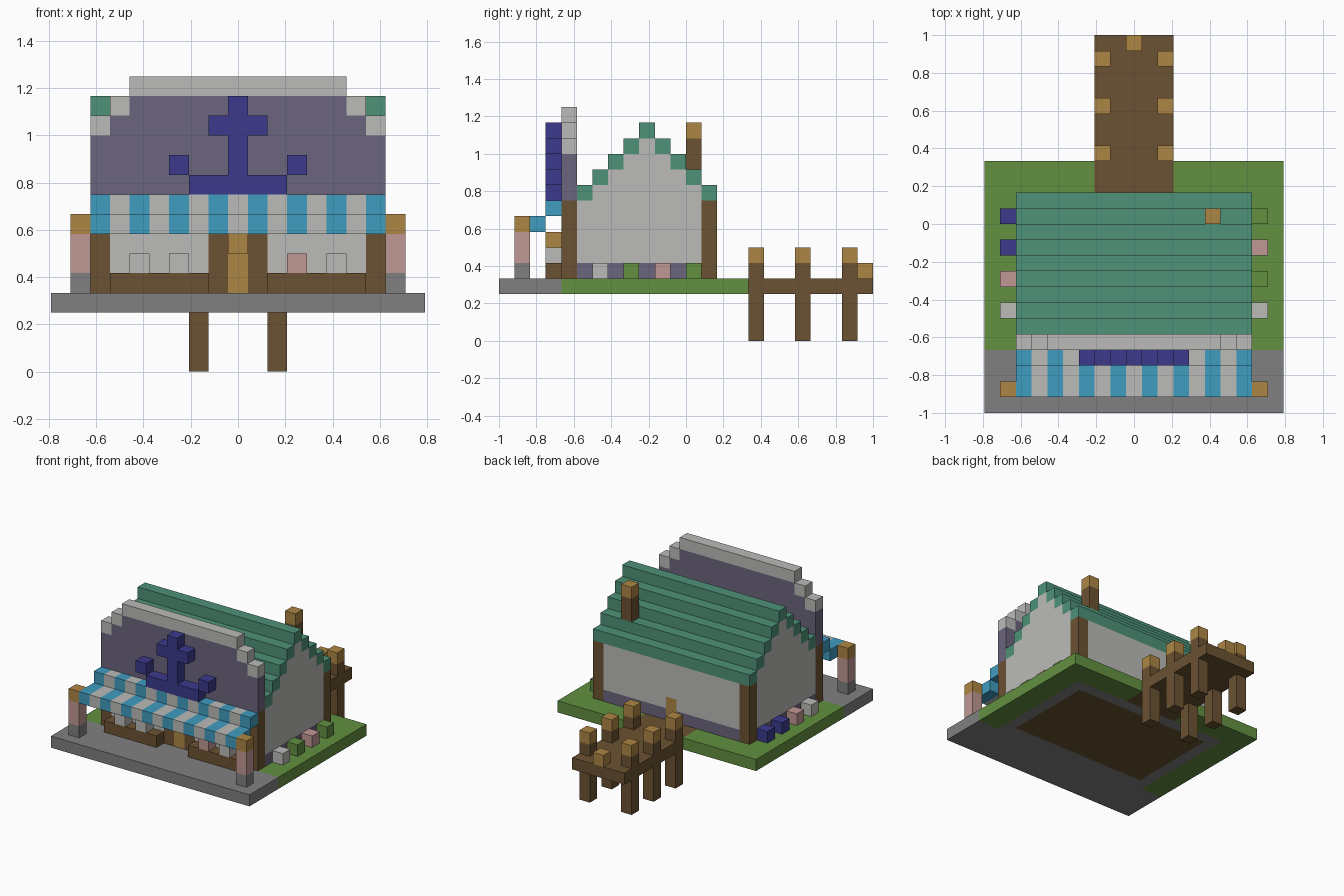
import bpy
import bmesh
from mathutils import Matrix, Vector

default_cube = bpy.data.objects.get("Cube")
if default_cube:
    bpy.data.objects.remove(default_cube, do_unlink=True)

UNIT = 2 / 24  # edge of one building block


def linear(value):
    value /= 255
    return value / 12.92 if value <= 0.04045 else ((value + 0.055) / 1.055) ** 2.4


def material(name, red, green, blue):
    colour = (linear(red), linear(green), linear(blue), 1)
    result = bpy.data.materials.new(name)
    result.use_nodes = True
    result.diffuse_color = colour
    result.node_tree.nodes["Principled BSDF"].inputs["Base Color"].default_value = colour
    return result


plaster = material("pale plaster", 187, 187, 185)
stone = material("grey stone", 128, 128, 128)
grass = material("grass green", 98, 144, 64)
timber = material("dark timber", 107, 82, 50)
oak = material("light oak", 174, 134, 68)
slate = material("purple slate", 108, 101, 125)
navy = material("navy blue", 60, 58, 140)
sky = material("sky blue", 64, 156, 192)
pink = material("dusty pink", 192, 152, 148)
teal = material("teal tile", 78, 146, 120)


def block(x, y, z):
    """One box; each axis is a block index or a (first, last) pair."""
    return [span if isinstance(span, tuple) else (span, span) for span in (x, y, z)]


def part(name, colour, *blocks):
    """Build one object from boxes on the block grid."""
    bm = bmesh.new()
    for spans in blocks:
        low = Vector([span[0] for span in spans])
        high = Vector([span[1] + 1 for span in spans])
        size = (high - low) * UNIT
        centre = (low + high) / 2 * UNIT - Vector((UNIT / 2, 1, 0))
        bmesh.ops.create_cube(bm, size=1, matrix=Matrix.Translation(centre) @ Matrix.Diagonal(size.to_4d()))
    mesh = bpy.data.meshes.new(name)
    bm.to_mesh(mesh)
    bm.free()
    mesh.materials.append(colour)
    obj = bpy.data.objects.new(name, mesh)
    bpy.context.scene.collection.objects.link(obj)
    return obj


def both(x, y, z):
    """The same box on both sides of the centre line."""
    right = block(x, y, z)
    first, last = right[0]
    return [right, block((-last, -first), y, z)]


WIDE = (-7, 7)
INNER = (-6, 6)
DEPTH = (5, 12)

# Ground slab: paving in front, lawn around the house, floor inside
part("paving", stone, block((-9, 9), (0, 3), 3))
part("lawn", grass, *both((8, 9), (4, 15), 3), *both((3, 7), (14, 15), 3))
part("foundation", stone, block(WIDE, 4, 3), block(WIDE, 13, 3), *both(7, DEPTH, 3))
part("house_floor", timber, block(INNER, DEPTH, 3))

# Jetty behind the house
part("jetty_deck", timber, block((-2, 2), (14, 23), 3))
for row in (16, 19, 22):
    part("jetty_legs", timber, *both(2, row, (0, 2)))
    part("jetty_posts", timber, *both(2, row, 4))
    part("jetty_post_caps", oak, *both(2, row, 5))
part("jetty_end_bollard", oak, block(0, 23, 4))

# House body with plinth, corner posts and stepped gables
part("plinth", slate, block(WIDE, DEPTH, 4), *both((1, 6), 13, 4))
part("side_walls", plaster, block(WIDE, DEPTH, (5, 8)))
part("back_wall", plaster, *both((1, 6), 13, (5, 8)), block(0, 13, (6, 8)))
part("back_door", oak, block(0, 13, (4, 5)))
part("corner_posts", timber, *both(7, 4, (4, 8)), *both(7, 13, (4, 8)))
part("gables", plaster, *[block(WIDE, (6 + s, 12 - s), 9 + s) for s in range(4)])

# Stepped tile roof and chimney
part("roof_tiles", teal, block(WIDE, 9, 13),
     *[block(WIDE, y, 9 + s) for s in range(4) for y in (5 + s, 13 - s)])
part("chimney", timber, block(5, 12, (11, 12)))
part("chimney_cap", oak, block(5, 12, 13))

# Shop front
part("front_wall", plaster, *both((2, 6), 4, (4, 8)), block((-1, 1), 4, (7, 8)))
part("door_frame", timber, *both(1, 4, (4, 6)), block(0, 4, 6))
part("front_door", oak, block(0, 4, (4, 5)))
part("door_sign", oak, block(0, 3, 6))
part("display_benches", timber, *both((2, 6), 3, 4))
part("pale_goods", plaster, *both(5, 3, 5), block(-3, 3, 5))
part("pink_goods", pink, block(3, 3, 5))

# Upper facade with stepped trim
part("facade", slate, block(WIDE, 4, (9, 11)), block(INNER, 4, 12), block((-5, 5), 4, 13))
part("facade_trim", plaster, *both(7, 4, 12), *both(6, 4, 13), block((-5, 5), 4, 14))

# Anchor emblem
part("anchor", navy, block((-2, 2), 3, 9), *both(3, 3, 10), block(0, 3, (10, 11)),
     block((-1, 1), 3, 12), block(0, 3, 13))

# Striped awning on two pillars
for name, colour, columns in (("awning_blue_stripes", sky, range(-7, 8, 2)),
                              ("awning_pale_stripes", plaster, range(-6, 7, 2))):
    part(name, colour, *[b for x in columns for b in (block(x, 3, 8), block(x, (1, 2), 7))])
part("pillar_bases", stone, *both(8, 1, 4))
part("pillar_shafts", pink, *both(8, 1, (5, 6)))
part("pillar_caps", oak, *both(8, 1, 7))

# Flower cubes along both side walls
for side, colours in ((8, (plaster, grass, pink, grass)), (-8, (plaster, pink, navy, navy))):
    for index, colour in enumerate(colours):
        part("side_flower", colour, block(side, 6 + 2 * index, 4))
